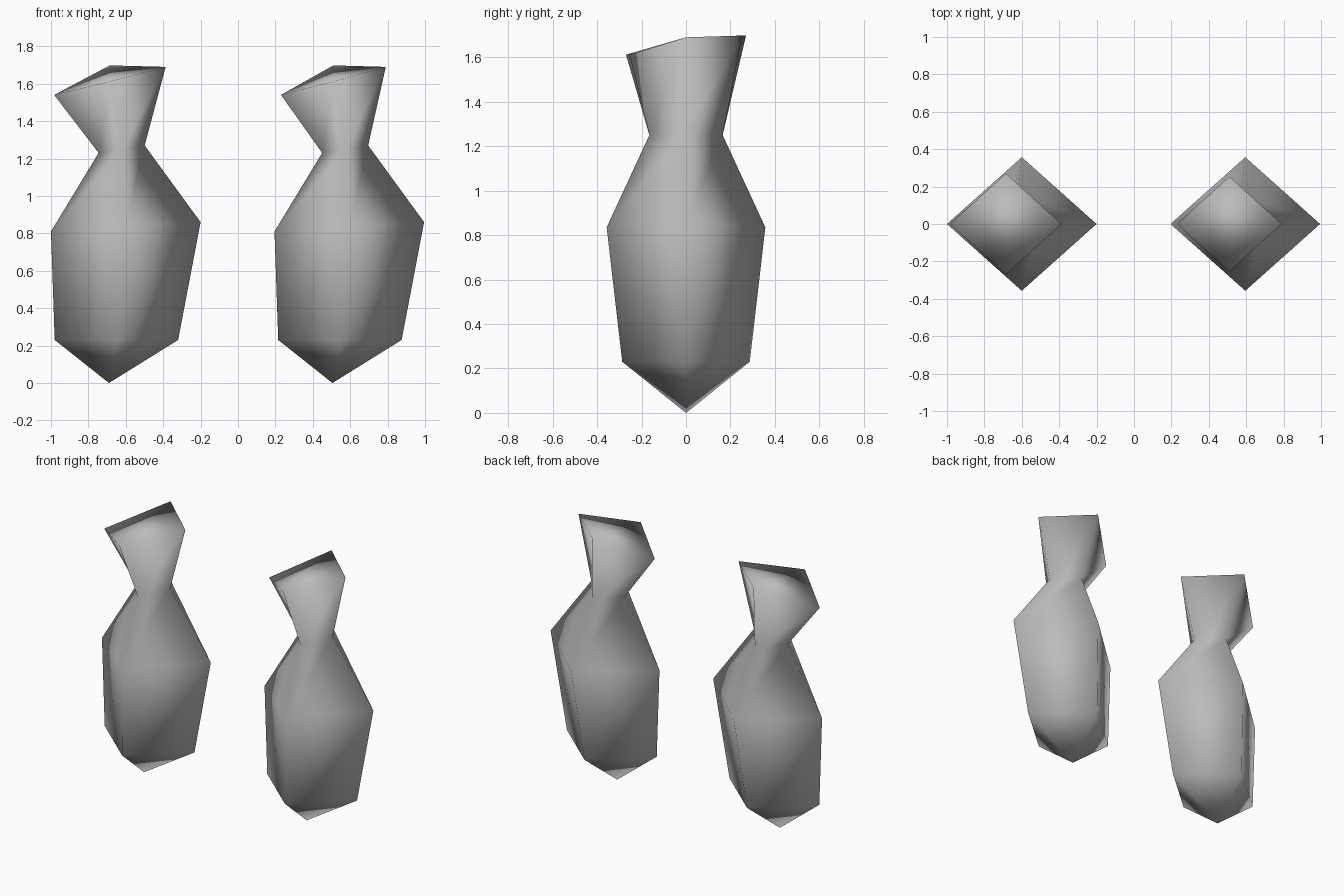
import bpy, bmesh

if "Cube" in bpy.data.objects:
    bpy.data.objects.remove(bpy.data.objects["Cube"], do_unlink=True)

grey = bpy.data.materials.new("mid_grey")
grey.use_nodes = True
colour = (0.5, 0.5, 0.5, 1)
grey.diffuse_color = colour
grey.node_tree.nodes["Principled BSDF"].inputs["Base Color"].default_value = colour

# Diamond rings: centre x, half width x, half depth y, middle height, slope over x, slope over y
RINGS = [
    (-0.05, 0.33, 0.287, 0.23, 0, 0),
    (0, 0.4, 0.357, 0.835, 0.025, 0),
    (-0.022, 0.123, 0.165, 1.25, 0.02, 0),
]
RIM = (-0.085, 0.298, 0.27, 1.615, 0.075, 0.043)


def diamond(bm, ring, lift=0.0):
    cx, rx, ry, z, sx, sy = ring
    pts = [(cx + rx, 0, z + sx), (cx, ry, z + sy + lift),
           (cx - rx, 0, z - sx), (cx, -ry, z - sy + lift)]
    return [bm.verts.new(p) for p in pts]


def body(name, x, rim_scale):
    bm = bmesh.new()
    rings = [diamond(bm, r) for r in RINGS]
    cx, rx, ry, *heights = RIM
    rings.append(diamond(bm, (cx, rx * rim_scale, ry * rim_scale, *heights), 0.04))
    # Side walls, split along one consistent diagonal
    for low, high in zip(rings, rings[1:]):
        for i in range(4):
            j = (i + 1) % 4
            bm.faces.new((low[i], low[j], high[j]))
            bm.faces.new((low[i], high[j], high[i]))
    # Pointed base
    tip = bm.verts.new((-0.09, 0, 0))
    for i in range(4):
        bm.faces.new((rings[0][(i + 1) % 4], rings[0][i], tip))
    # Slanted top, folded from front to back
    right, back, left, front = rings[-1]
    bm.faces.new((right, back, front))
    bm.faces.new((back, left, front))
    for f in bm.faces:
        f.smooth = True
    mesh = bpy.data.meshes.new(name)
    bm.to_mesh(mesh)
    bm.free()
    mesh.materials.append(grey)
    obj = bpy.data.objects.new(name, mesh)
    obj.location.x = x
    bpy.context.collection.objects.link(obj)


body("right_body", -0.6, 1.0)
body("left_body", 0.595, 0.94)
